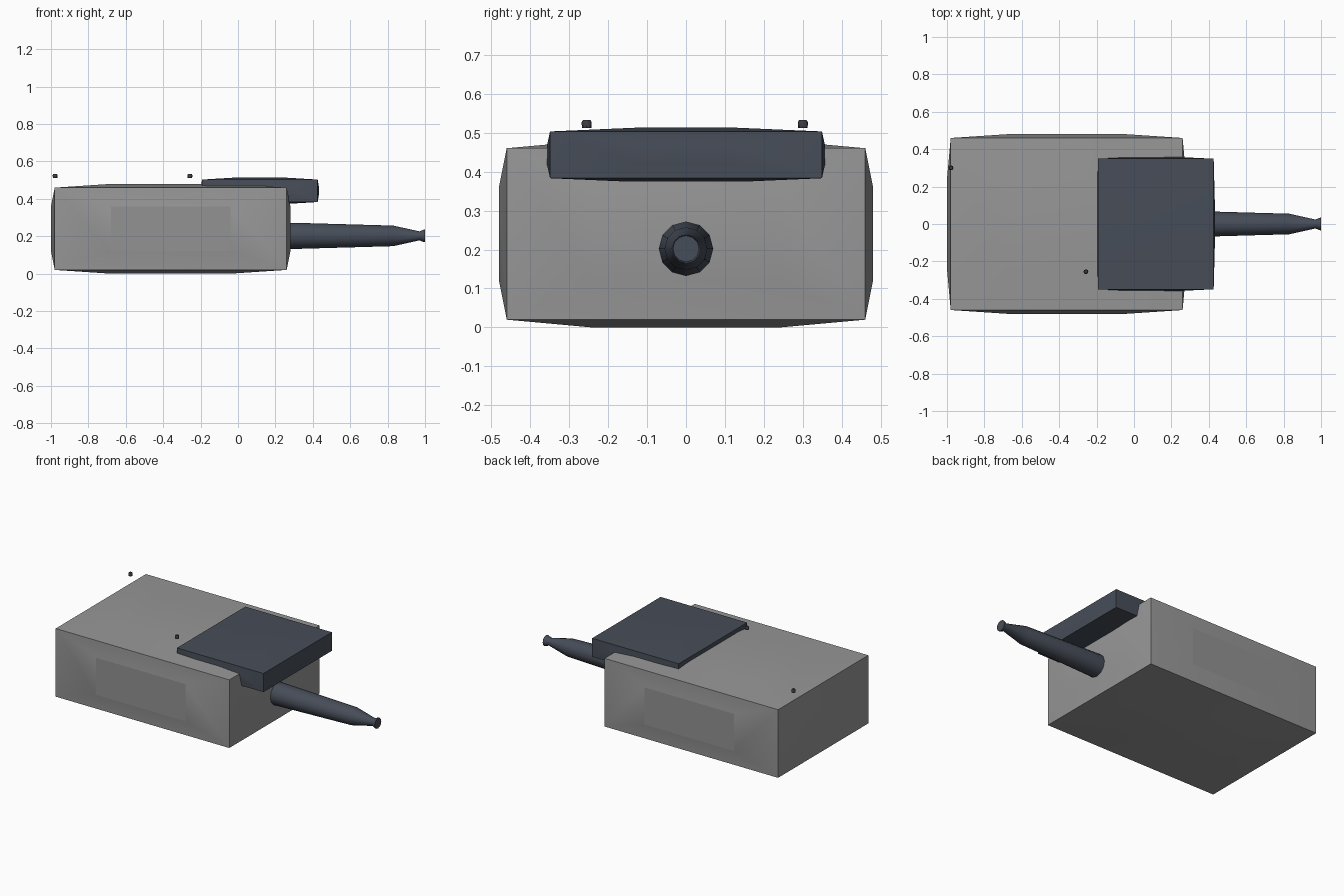
import bpy, bmesh, math
from mathutils import Vector

if "Cube" in bpy.data.objects:
    bpy.data.objects.remove(bpy.data.objects["Cube"])


def material(name, rgb):
    m = bpy.data.materials.new(name)
    m.diffuse_color = (*rgb, 1)
    m.use_nodes = True
    m.node_tree.nodes["Principled BSDF"].inputs["Base Color"].default_value = m.diffuse_color
    return m


GREY = material("housing grey", (0.31, 0.31, 0.31))
PANEL = material("panel grey", (0.29, 0.29, 0.29))
STEEL = material("dark blue steel", (0.062, 0.074, 0.098))
KNOB = material("knob charcoal", (0.045, 0.047, 0.055))


def finish(bm, name, mats, angle=40):
    bmesh.ops.recalc_face_normals(bm, faces=bm.faces[:])
    me = bpy.data.meshes.new(name)
    bm.to_mesh(me)
    bm.free()
    ob = bpy.data.objects.new(name, me)
    bpy.context.collection.objects.link(ob)
    for m in mats:
        me.materials.append(m)
    bpy.ops.object.select_all(action='DESELECT')
    ob.select_set(True)
    bpy.context.view_layer.objects.active = ob
    bpy.ops.object.shade_smooth_by_angle(angle=math.radians(angle))
    return ob


def pillow_box(name, centre, half, bulge, inner, mats, panel_axis=None):
    """Box with straight edges whose six faces swell out to a flat centre."""
    bm = bmesh.new()
    c = Vector(centre)
    corner = {}
    for sx in (-1, 1):
        for sy in (-1, 1):
            for sz in (-1, 1):
                s = (sx, sy, sz)
                corner[s] = bm.verts.new(
                    c + Vector([s[i] * (half[i] - bulge[i]) for i in range(3)]))
    ring = [(-1, -1), (1, -1), (1, 1), (-1, 1)]
    for axis in range(3):
        a, b = [i for i in range(3) if i != axis]
        for side in (-1, 1):
            outer, centre_quad = [], []
            for u, v in ring:
                s = [0, 0, 0]
                s[axis], s[a], s[b] = side, u, v
                outer.append(corner[tuple(s)])
                p = Vector([s[i] * half[i] * (1 if i == axis else inner[i])
                            for i in range(3)])
                centre_quad.append(bm.verts.new(c + p))
            for k in range(4):
                n = (k + 1) % 4
                bm.faces.new((outer[k], outer[n], centre_quad[n], centre_quad[k]))
            f = bm.faces.new(centre_quad)
            if axis == panel_axis:
                f.material_index = 1
    ob = finish(bm, name, mats)
    for p in ob.data.polygons:
        if p.material_index == 1:
            p.use_smooth = False
    return ob


def lathe(name, profile, sides, place, mat):
    """Closed turned shape; place(along, u, v) maps to world space."""
    bm = bmesh.new()
    rings = []
    for along, r in profile:
        rings.append([bm.verts.new(place(along,
                                         r * math.sin(2 * math.pi * k / sides),
                                         r * math.cos(2 * math.pi * k / sides)))
                      for k in range(sides)])
    for r0, r1 in zip(rings, rings[1:]):
        for k in range(sides):
            n = (k + 1) % sides
            bm.faces.new((r0[k], r0[n], r1[n], r1[k]))
    bm.faces.new(rings[0])
    bm.faces.new(rings[-1])
    return finish(bm, name, [mat])


# Main housing with a panel on each long side
pillow_box("housing", (-0.36, 0, 0.24), (0.64, 0.48, 0.24),
           (0.02, 0.02, 0.02), (0.5, 0.5, 0.5), [GREY, PANEL], panel_axis=1)

# Overhanging front shield plate
pillow_box("shield_plate", (0.117, 0, 0.443), (0.315, 0.357, 0.07),
           (0.006, 0.008, 0.01), (0.46, 0.34, 0.33), [STEEL])

# Barrel with tapered tip and flared muzzle
lathe("barrel", [(0.24, 0.07), (0.30, 0.07), (0.83, 0.055),
                 (0.97, 0.024), (0.995, 0.034), (1.0, 0.034)], 12,
      lambda x, u, v: Vector((x, u, 0.202 + v)), STEEL)

# Small floating roof knobs
for i, (kx, ky) in enumerate([(-0.978, 0.30), (-0.257, -0.255)]):
    lathe(f"roof_knob_{i + 1}", [(0.512, 0.012), (0.527, 0.013), (0.533, 0.009)], 8,
          lambda z, u, v, kx=kx, ky=ky: Vector((kx + u, ky + v, z)), KNOB)
